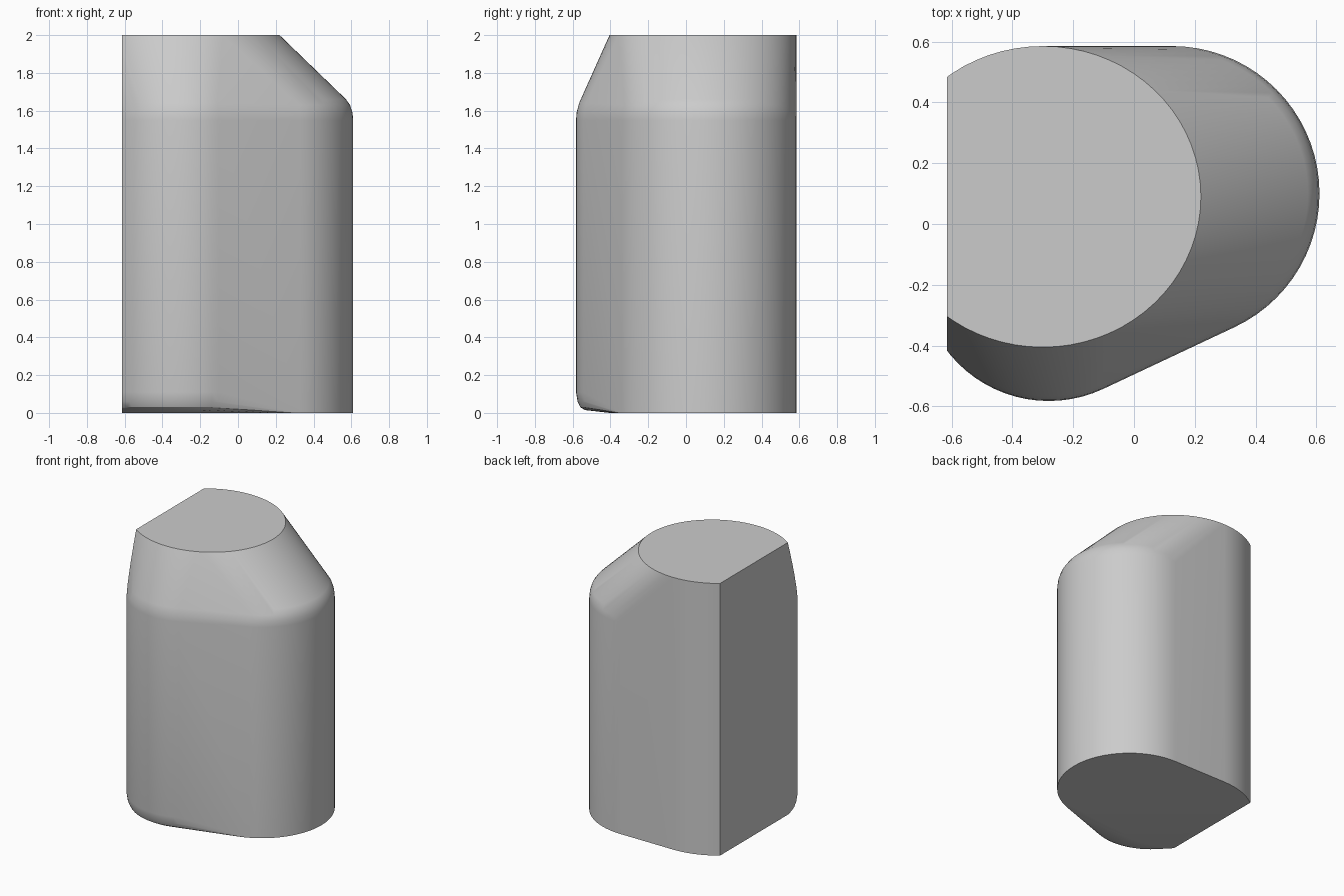
import bpy, bmesh
from math import cos, sin, tau, radians

cube = bpy.data.objects.get("Cube")
if cube:
    bpy.data.objects.remove(cube)

SEGMENTS = 72
FLAT_SIDE = -0.615

grey = bpy.data.materials.new("plain grey")
grey.use_nodes = True
colour = (0.6, 0.6, 0.6, 1)
grey.diffuse_color = colour
grey.node_tree.nodes["Principled BSDF"].inputs["Base Color"].default_value = colour


def column(bm, x, y, rings):
    """Stack of elliptical rings, each given as (z, x radius, y radius)."""
    for z, rx, ry in rings:
        for i in range(SEGMENTS):
            a = tau * i / SEGMENTS
            bm.verts.new((x + rx * cos(a), y + ry * sin(a), z))


bm = bmesh.new()
# Full-height core that forms the flat top
column(bm, -0.30, 0.09, [(z, 0.52, 0.495) for z in (0, 2)])
# Side lobe with a rounded shoulder
column(bm, 0.125, 0.10, [(z, r, r) for z, r in
       ((0, 0.485), (1.55, 0.485), (1.59, 0.481), (1.63, 0.468), (1.66, 0.447))])
# Front lobe rounded at shoulder and foot
column(bm, -0.28, -0.16, [(z, r, r) for z, r in
       ((0.015, 0.375), (0.03, 0.4), (0.06, 0.414), (0.11, 0.422),
        (1.55, 0.422), (1.59, 0.419), (1.64, 0.406))])

# Wrap the three columns in one skin
hull = bmesh.ops.convex_hull(bm, input=bm.verts)
loose = {v for v in hull["geom_interior"] + hull["geom_unused"]
         if isinstance(v, bmesh.types.BMVert)}
bmesh.ops.delete(bm, geom=list(loose), context='VERTS')

# Slice the flat side and close it
cut = bmesh.ops.bisect_plane(bm, geom=bm.verts[:] + bm.edges[:] + bm.faces[:],
                             plane_co=(FLAT_SIDE, 0, 0), plane_no=(-1, 0, 0),
                             clear_outer=True)
bmesh.ops.holes_fill(bm, edges=[e for e in bm.edges if e.is_boundary], sides=0)
bmesh.ops.dissolve_limit(bm, angle_limit=radians(0.5), verts=bm.verts, edges=bm.edges)
bmesh.ops.recalc_face_normals(bm, faces=bm.faces)

mesh = bpy.data.meshes.new("body")
bm.to_mesh(mesh)
bm.free()
body = bpy.data.objects.new("body", mesh)
bpy.context.collection.objects.link(body)
mesh.materials.append(grey)

# Smooth rounded walls, crisp rims
bpy.ops.object.select_all(action='DESELECT')
body.select_set(True)
bpy.context.view_layer.objects.active = body
bpy.ops.object.shade_smooth_by_angle(angle=radians(25))
